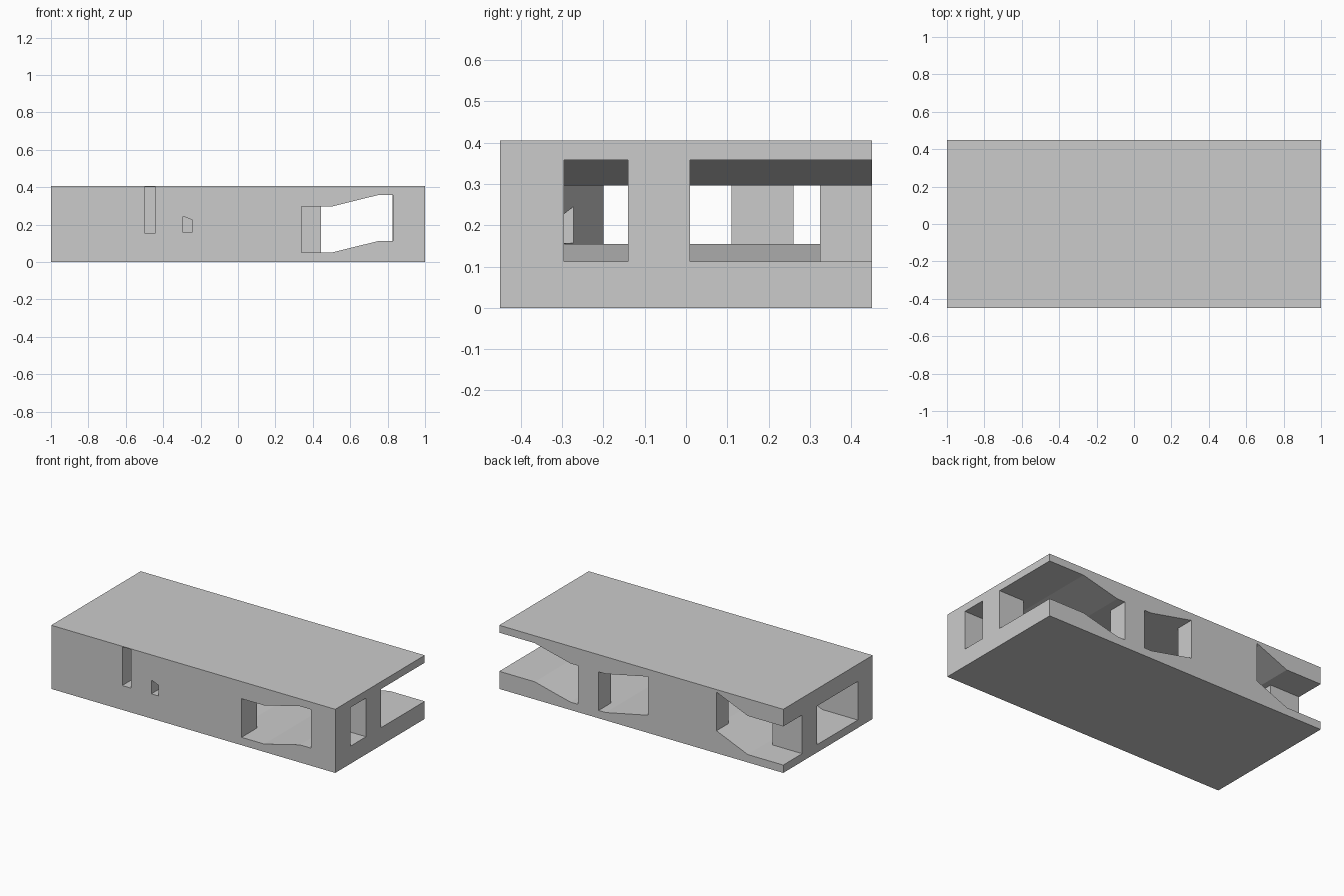
import bpy, bmesh
from mathutils import Vector

if "Cube" in bpy.data.objects:
    bpy.data.objects.remove(bpy.data.objects["Cube"])


def prism(name, points, axis, start, end):
    """Extrude a flat outline along z (plan outline) or y (side profile)."""
    bm = bmesh.new()
    place = (lambda p: (p[0], p[1], start)) if axis == 'z' else (lambda p: (p[0], start, p[1]))
    face = bm.faces.new([bm.verts.new(place(p)) for p in points])
    ext = bmesh.ops.extrude_face_region(bm, geom=[face])
    step = Vector((0, 0, end - start)) if axis == 'z' else Vector((0, end - start, 0))
    moved = [v for v in ext['geom'] if isinstance(v, bmesh.types.BMVert)]
    bmesh.ops.translate(bm, vec=step, verts=moved)
    bmesh.ops.recalc_face_normals(bm, faces=bm.faces)
    mesh = bpy.data.meshes.new(name)
    bm.to_mesh(mesh)
    bm.free()
    obj = bpy.data.objects.new(name, mesh)
    bpy.context.collection.objects.link(obj)
    return obj


def combine(target, tool, operation):
    """Apply a boolean and discard the tool."""
    mod = target.modifiers.new("cut", 'BOOLEAN')
    mod.operation, mod.solver, mod.object = operation, 'EXACT', tool
    bpy.context.view_layer.objects.active = target
    bpy.ops.object.modifier_apply(modifier=mod.name)
    bpy.data.objects.remove(tool)


# solid block
block = prism("tunnel_block", [(-1, -.45), (1, -.45), (1, .45), (-1, .45)], 'z', 0, .405)

# passage plan: walls and end pillars are what this outline leaves behind
plan = [(.34, -.5), (.83, -.5), (.83, -.295), (1.1, -.295), (1.1, -.14), (.825, -.14),
        (.825, .01), (1.1, .01), (1.1, .5), (.445, .5), (.445, .325), (.30, .325),
        (.30, .5), (-.046, .5), (-.046, .33), (-.53, .33), (-.53, .5), (-1.1, .5),
        (-1.1, .26), (-.79, .26), (-.79, .11), (-1.1, .11), (-1.1, -.30), (-.5, -.30),
        (-.5, -.5), (-.44, -.5), (-.44, -.2), (-.25, -.295), (.34, -.295)]
passage = prism("passage", plan, 'z', -.1, .6)

# ramped floor and parallel ceiling
floor = [(-1.2, .05), (-.75, .05), (-.5, .155), (-.25, .155),
         (.25, .05), (.5, .05), (.75, .112), (1.2, .112)]
ceiling = [(x, z + .246) for x, z in reversed(floor)]
combine(passage, prism("ramp_band", floor + ceiling, 'y', -.7, .7), 'INTERSECT')
combine(block, passage, 'DIFFERENCE')

# small front window
window = [(-.295, .157), (-.245, .157), (-.245, .225), (-.295, .245)]
combine(block, prism("window", window, 'y', -.5, -.25), 'DIFFERENCE')
